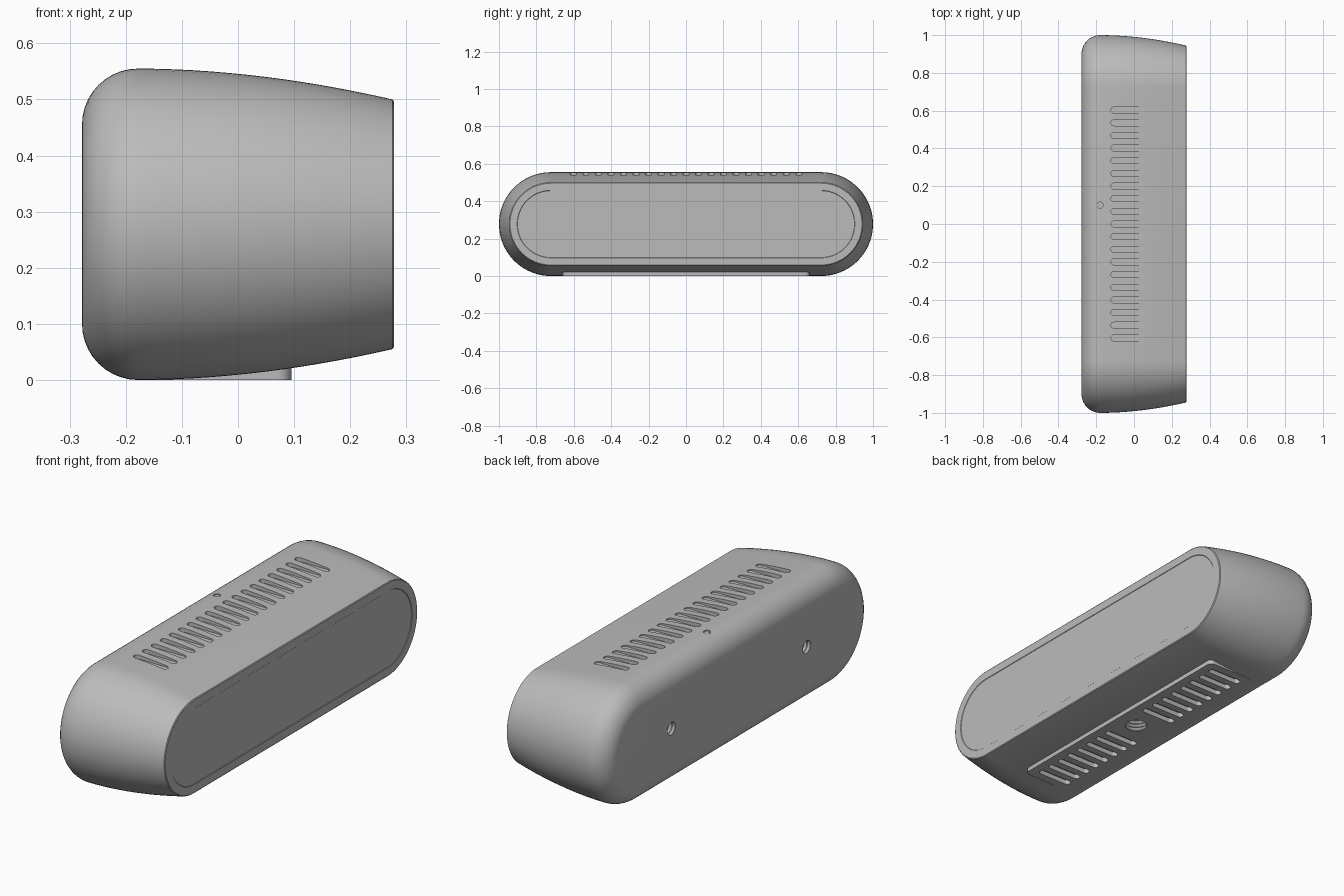
import bpy, bmesh, math
from mathutils import Vector

cube = bpy.data.objects.get("Cube")
if cube:
    bpy.data.objects.remove(cube, do_unlink=True)

HALF_H, STRAIGHT = 0.2775, 0.7225   # body half height, half length of its flat run
TAPER_X, FRONT_X = -0.178, 0.275    # where the taper starts and ends
SLOT_STEP = 0.067


def material(name, value):
    mat = bpy.data.materials.new(name)
    mat.use_nodes = True
    col = (value, value, value, 1)
    mat.diffuse_color = col
    mat.node_tree.nodes["Principled BSDF"].inputs["Base Color"].default_value = col
    return mat


GREY = material("plain grey", 0.5)


def stadium(straight, r, n):
    """Outline of a rounded slot; a circle when straight is zero."""
    pts = []
    for side in (1, -1):
        for i in range(n + 1):
            a = math.pi * (i / n - 0.5)
            pts.append((side * (straight + r * math.cos(a)), side * r * math.sin(a)))
    return pts


def loft(bm, sections, axis, origin=(0, 0, 0), n=12):
    """Skin (position, straight, radius) outlines along the x or z axis."""
    rings = []
    for pos, straight, r in sections:
        ring = []
        for u, v in stadium(straight, r, n):
            p = Vector((pos, u, v)) if axis == "x" else Vector((u, v, pos))
            ring.append(bm.verts.new(p + Vector(origin)))
        rings.append(ring)
    for a, b in zip(rings, rings[1:]):
        for i in range(len(a)):
            j = (i + 1) % len(a)
            bm.faces.new((a[i], a[j], b[j], b[i]))
    bm.faces.new(rings[0])
    bm.faces.new(rings[-1])


def finish(bm, name):
    bmesh.ops.remove_doubles(bm, verts=bm.verts, dist=1e-5)
    bmesh.ops.recalc_face_normals(bm, faces=bm.faces)
    mesh = bpy.data.meshes.new(name)
    bm.to_mesh(mesh)
    bm.free()
    mesh.materials.append(GREY)
    obj = bpy.data.objects.new(name, mesh)
    bpy.context.collection.objects.link(obj)
    return obj


def combine(target, tool, operation):
    tool.hide_render = True
    mod = target.modifiers.new(operation.lower(), "BOOLEAN")
    mod.operation, mod.object, mod.solver = operation, tool, "EXACT"
    bpy.context.view_layer.objects.active = target
    bpy.ops.object.modifier_apply(modifier=mod.name)
    bpy.data.objects.remove(tool, do_unlink=True)


def thread(start, end, r, turns):
    """Zigzag sections of a threaded hole."""
    count = 2 * turns
    return [(start + (end - start) * i / count, 0, r if i % 2 == 0 else r * 0.82)
            for i in range(count + 1)]


# Body: rounded back edge, gentle taper, thin stepped panel on the flat face
profile = []
for i in range(11):
    a = math.pi / 2 * i / 10
    profile.append((TAPER_X - 0.1 * math.cos(a), 0.1 * (1 - math.sin(a))))
for i in range(1, 15):
    t = i / 14
    profile.append((TAPER_X + (FRONT_X - TAPER_X) * t, 0.055 * t ** 1.9))
profile += [(0.278, 0.059), (0.278, 0.097), (0.276, 0.099)]
bm = bmesh.new()
loft(bm, [(x, STRAIGHT, HALF_H - inset) for x, inset in profile], "x", (0, 0, HALF_H), n=40)
body = finish(bm, "speaker_body")

# Foot plate under the body
bm = bmesh.new()
bmesh.ops.create_cube(bm, size=1)
for v in bm.verts:
    v.co = Vector((-0.03 + v.co.x * 0.25, v.co.y * 1.32, 0.03 + v.co.z * 0.06))
upright = [e for e in bm.edges if abs(e.verts[0].co.z - e.verts[1].co.z) > 0.01]
bmesh.ops.bevel(bm, geom=upright, offset=0.025, segments=5, affect="EDGES", profile=0.5)
combine(body, finish(bm, "foot_plate"), "UNION")

# Vent slots on top and underneath, and all round holes
bm = bmesh.new()
for i in range(-9, 10):
    y = i * SLOT_STEP
    loft(bm, [(0.535, 0.072, 0.016), (0.6, 0.072, 0.016)], "z", (-0.034, y, 0))
    if abs(i) > 1:
        loft(bm, [(-0.05, 0.072, 0.016), (0.022, 0.072, 0.016)], "z", (-0.034, y, 0))
loft(bm, [(0.545, 0, 0.016), (0.6, 0, 0.016)], "z", (-0.18, 0.1, 0))
loft(bm, thread(-0.012, 0.06, 0.056, 4), "z", (-0.013, 0, 0), n=20)
for side in (-1, 1):
    loft(bm, thread(-0.29, -0.2, 0.034, 5), "x", (0, side * 0.505, HALF_H), n=16)
combine(body, finish(bm, "hole_cutters"), "DIFFERENCE")

# Small button in the top hole
bm = bmesh.new()
loft(bm, [(0.54, 0, 0.012), (0.552, 0, 0.012)], "z", (-0.18, 0.1, 0))
button = finish(bm, "top_button")

for obj in (body, button):
    bpy.ops.object.select_all(action="DESELECT")
    obj.select_set(True)
    bpy.context.view_layer.objects.active = obj
    bpy.ops.object.shade_smooth_by_angle(angle=math.radians(30))
